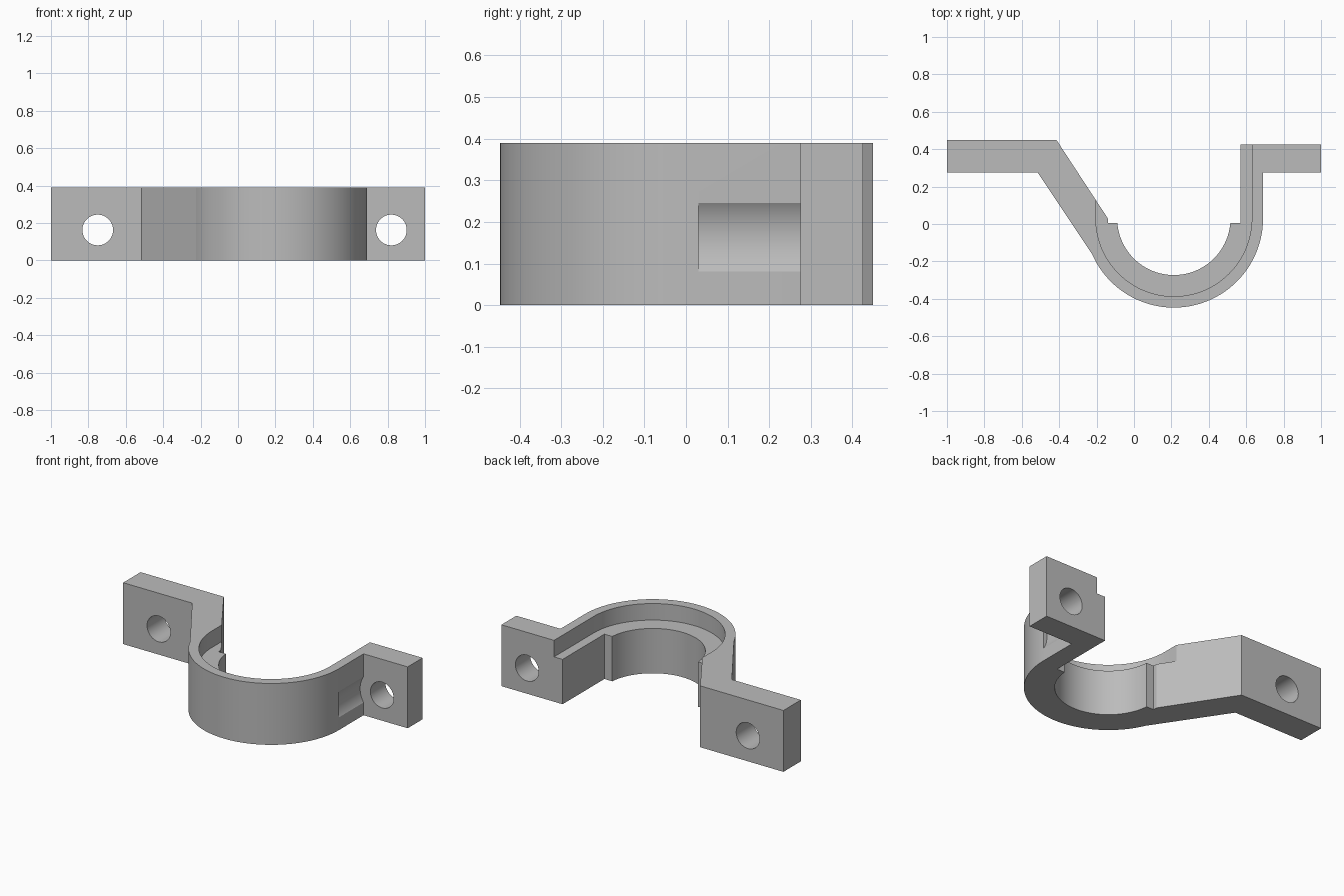
import bpy, bmesh, math
from mathutils import Matrix

if "Cube" in bpy.data.objects:
    bpy.data.objects.remove(bpy.data.objects["Cube"])

HEIGHT = 0.39
CX, CY = 0.213, 0.03                       # saddle centre
R_IN, R_STEP, R_OUT = 0.303, 0.417, 0.477  # bore, recess, outside
LEDGE_Z = 0.285
BOLT_Z = 0.163

grey = bpy.data.materials.new("plain grey")
grey.use_nodes = True
grey.diffuse_color = (0.5, 0.5, 0.5, 1)
grey.node_tree.nodes["Principled BSDF"].inputs["Base Color"].default_value = (0.5, 0.5, 0.5, 1)


def arc(radius, start, end, steps=64):
    """Points on a circle about the saddle centre, angles in degrees."""
    angles = [math.radians(start + (end - start) * i / steps) for i in range(steps + 1)]
    return [(CX + radius * math.cos(a), CY + radius * math.sin(a)) for a in angles]


def finish(name, bm):
    bmesh.ops.recalc_face_normals(bm, faces=bm.faces[:])
    mesh = bpy.data.meshes.new(name)
    bm.to_mesh(mesh)
    bm.free()
    mesh.materials.append(grey)
    obj = bpy.data.objects.new(name, mesh)
    bpy.context.collection.objects.link(obj)
    return obj


def prism(name, outline, z0, z1):
    """Outline in plan, extruded upwards."""
    bm = bmesh.new()
    face = bm.faces.new([bm.verts.new((x, y, z0)) for x, y in outline])
    top = bmesh.ops.extrude_face_region(bm, geom=[face])["geom"]
    bmesh.ops.translate(bm, vec=(0, 0, z1 - z0),
                        verts=[v for v in top if isinstance(v, bmesh.types.BMVert)])
    return finish(name, bm)


def bolt_cylinder(name, x, radius, y0, y1):
    """Cylinder running front to back at bolt height."""
    bm = bmesh.new()
    bmesh.ops.create_cone(bm, cap_ends=True, segments=72, radius1=radius, radius2=radius,
                          depth=y1 - y0,
                          matrix=Matrix.Translation((x, (y0 + y1) / 2, BOLT_Z))
                          @ Matrix.Rotation(math.pi / 2, 4, 'X'))
    return finish(name, bm)


# Clamp outline: left flange, sloping arm, outer arc, right wall and flange, bore
lip = math.degrees(math.asin((CY - 0.005) / R_IN))
outline = [(-0.415, 0.45), (-1, 0.45), (-1, 0.275), (-0.515, 0.275)]
outline += arc(R_OUT, 203.8, 360)
outline += [(0.69, 0.275), (1, 0.275), (1, 0.425), (0.57, 0.425), (0.57, 0.005)]
outline += arc(R_IN, 360 - lip, 180 + lip)
outline += [(-0.14, 0.005), (-0.14, 0.03)]
clamp = prism("pipe_clamp", outline, 0, HEIGHT)

# Stepped recess in the top, bolt holes, and bolt head clearance beside the wall
recess = arc(R_STEP, 180, 360) + [(CX + R_STEP, 0.6), (CX - R_STEP, 0.6)]
cutters = [
    prism("recess_cutter", recess, LEDGE_Z, HEIGHT + 0.1),
    bolt_cylinder("bolt_hole_cutter_a", -0.75, 0.082, 0.1, 0.6),
    bolt_cylinder("bolt_hole_cutter_b", 0.82, 0.082, 0.1, 0.6),
    bolt_cylinder("bolt_head_cutter", 0.82, 0.154, 0.03, 0.275),
]

bpy.ops.object.select_all(action='DESELECT')
bpy.context.view_layer.objects.active = clamp
clamp.select_set(True)
for cutter in cutters:
    cutter.hide_render = True
    mod = clamp.modifiers.new(cutter.name, 'BOOLEAN')
    mod.operation = 'DIFFERENCE'
    mod.solver = 'EXACT'
    mod.object = cutter
    bpy.ops.object.modifier_apply(modifier=mod.name)
    bpy.data.objects.remove(cutter)

# Smooth the curved walls, keep every corner crisp
bpy.ops.object.shade_smooth_by_angle(angle=math.radians(8))
